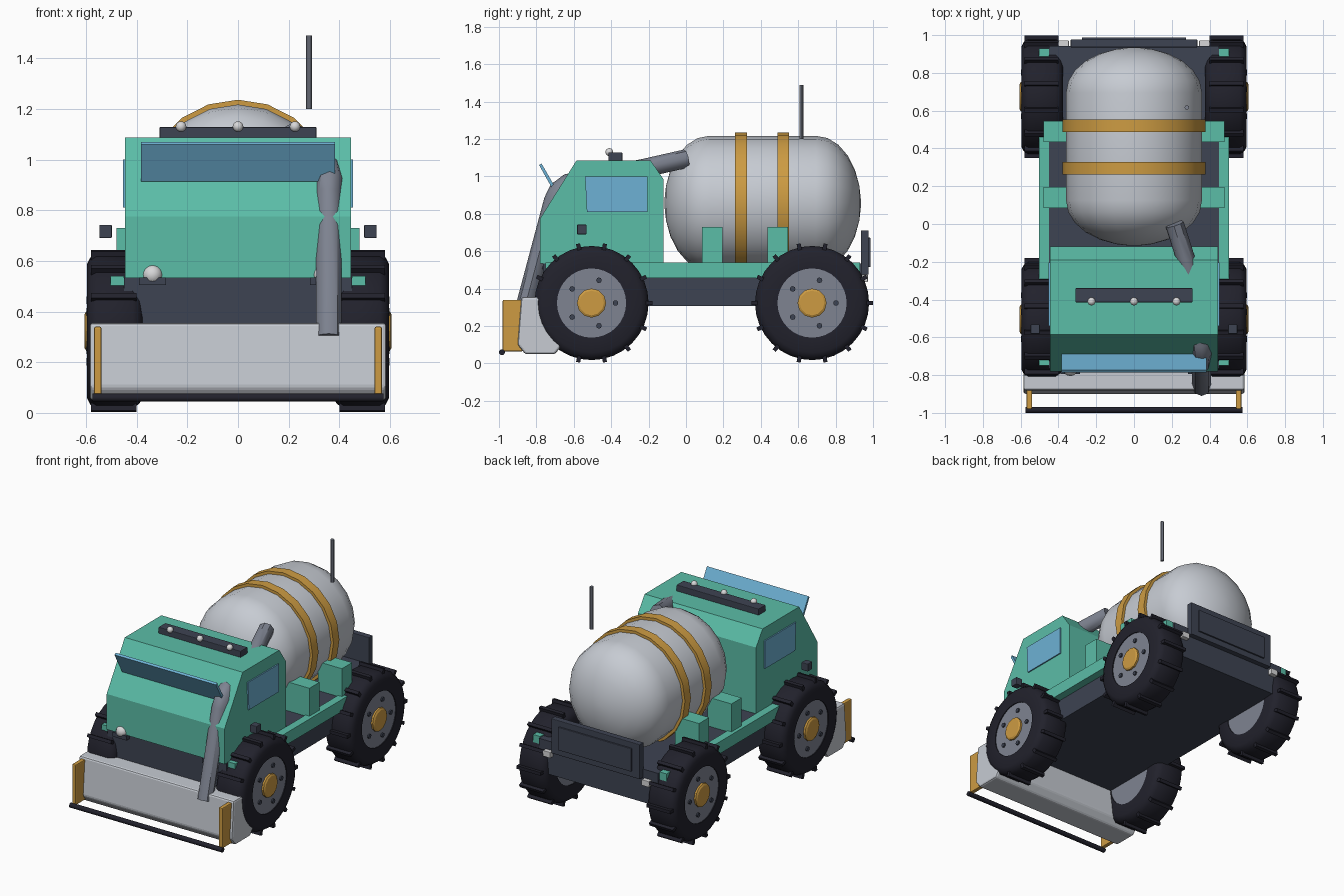
import bpy, bmesh, math
from mathutils import Matrix, Vector

if "Cube" in bpy.data.objects:
    bpy.data.objects.remove(bpy.data.objects["Cube"])


def mat(name, r, g, b):
    m = bpy.data.materials.new(name)
    m.diffuse_color = (r, g, b, 1)
    m.use_nodes = True
    m.node_tree.nodes["Principled BSDF"].inputs["Base Color"].default_value = m.diffuse_color
    return m


TEAL = mat("teal paint", .105, .51, .39)
SILVER = mat("silver", .57, .60, .65)
GOLD = mat("gold", .61, .33, .055)
SLATE = mat("dark slate", .047, .056, .084)
RUBBER = mat("black rubber", .0155, .0155, .025)
STEEL = mat("grey steel", .21, .23, .285)
GLASS = mat("blue glass", .155, .44, .66)
LAMP = mat("lamp white", .68, .68, .69)


def finish(name, bm, material, smooth=None, bevel=0):
    bmesh.ops.recalc_face_normals(bm, faces=bm.faces)
    me = bpy.data.meshes.new(name)
    bm.to_mesh(me)
    bm.free()
    me.materials.append(material)
    ob = bpy.data.objects.new(name, me)
    bpy.context.collection.objects.link(ob)
    if bevel:
        mod = ob.modifiers.new("bevel", "BEVEL")
        mod.width, mod.segments, mod.limit_method = bevel, 2, "ANGLE"
    if smooth:
        bpy.ops.object.select_all(action="DESELECT")
        ob.select_set(True)
        bpy.context.view_layer.objects.active = ob
        bpy.ops.object.shade_smooth_by_angle(angle=math.radians(smooth))
    return ob


def add_box(bm, x, y, z, rot=Matrix()):
    """x, y, z are (low, high) pairs."""
    c = Vector([(a + b) / 2 for a, b in (x, y, z)])
    s = [abs(b - a) for a, b in (x, y, z)]
    bmesh.ops.create_cube(bm, size=1, matrix=rot @ Matrix.Translation(c) @ Matrix.Diagonal((*s, 1)))


def box(name, x, y, z, material, bevel=0):
    bm = bmesh.new()
    add_box(bm, x, y, z)
    return finish(name, bm, material, bevel=bevel)


def prism(name, yz, x0, x1, material, bevel=0):
    """Side profile extruded across the width."""
    bm = bmesh.new()
    f = bm.faces.new([bm.verts.new((x0, y, z)) for y, z in yz])
    r = bmesh.ops.extrude_face_region(bm, geom=[f])
    bmesh.ops.translate(bm, vec=(x1 - x0, 0, 0),
                        verts=[v for v in r["geom"] if isinstance(v, bmesh.types.BMVert)])
    return finish(name, bm, material, bevel=bevel)


def lathe(name, prof, n, material, place, smooth=35, closed=False):
    """Spin (along, radius) points about the local x axis."""
    bm = bmesh.new()
    rings = [[bm.verts.new((a, r * math.sin(math.tau * i / n), r * math.cos(math.tau * i / n)))
              for i in range(n)] for a, r in prof]
    pairs = list(zip(rings, rings[1:])) + ([(rings[-1], rings[0])] if closed else [])
    for p, q in pairs:
        for i in range(n):
            j = (i + 1) % n
            bm.faces.new((p[i], p[j], q[j], q[i]))
    if not closed:
        bm.faces.new(rings[0])
        bm.faces.new(rings[-1])
    bm.transform(place)
    return finish(name, bm, material, smooth)


def ball(name, loc, r, material):
    bm = bmesh.new()
    bmesh.ops.create_uvsphere(bm, u_segments=16, v_segments=10, radius=r,
                              matrix=Matrix.Translation(loc))
    return finish(name, bm, material, 60)


# Wheels
AXLE_Z = .323
for label, wy in (("front", -.505), ("rear", .674)):
    for side, s in (("right", 1), ("left", -1)):
        n = f"{label}_{side}_"
        at = Matrix.Translation((0, wy, AXLE_Z)) @ Matrix.Diagonal((s, 1, 1, 1))
        lathe(n + "tyre", [(.38, .185), (.377, .265), (.39, .287), (.415, .305), (.56, .305),
                           (.583, .29), (.596, .265), (.593, .185)], 32, RUBBER, at, 40, True)
        lathe(n + "rim", [(.385, .192), (.587, .192)], 32, STEEL, at)
        lathe(n + "hub", [(.58, .078), (.599, .078), (.606, .066)], 12, GOLD, at, 20)
        bm = bmesh.new()
        for i in range(14):
            add_box(bm, (.40, .58), (-.011, .011), (.29, .325),
                    at @ Matrix.Rotation(math.tau * (i + .5) / 14, 4, "X"))
        finish(n + "tread_lugs", bm, RUBBER)
        bm = bmesh.new()
        for i in range(5):
            a = math.tau * i / 5
            bmesh.ops.create_cone(
                bm, cap_ends=True, segments=8, radius1=.015, radius2=.015, depth=.02,
                matrix=at @ Matrix.Translation((.587, .128 * math.cos(a), .128 * math.sin(a)))
                @ Matrix.Rotation(math.pi / 2, 4, "Y"))
        finish(n + "bolts", bm, SLATE)

# Chassis and side rails
box("chassis", (-.45, .45), (-.765, .942), (.307, .533), SLATE)
for side, s in (("right", 1), ("left", -1)):
    box(side + "_rail", (s * .45, s * .504), (-.75, .93), (.458, .54), TEAL)
    for k, y in (("front", .085), ("rear", .435)):
        box(f"{side}_{k}_tank_bracket", (s * .3, s * .48), (y, y + .11), (.53, .73), TEAL)

# Cab
prism("cab", [(-.78, .533), (-.78, .775), (-.585, 1.086), (-.19, 1.086), (-.12, .985),
              (-.12, .533)], -.445, .445, TEAL)
for side, s in (("right", 1), ("left", -1)):
    prism(side + "_window", [(-.53, .81), (-.54, 1.0), (-.205, 1.0), (-.205, .81)],
          s * .444, s * .4535, GLASS)
    box(side + "_mirror", (s * .498, s * .547), (-.582, -.532), (.69, .742), SLATE, .004)
    box(side + "_headlight_base", (s * .285, s * .39), (-.795, -.72), (.505, .535), SLATE)
    ball(side + "_headlight", (s * .337, -.765, .545), .04, LAMP)

# Tilted windscreen visor
prism("visor", [(-.703, .913), (-.785, 1.06), (-.773, 1.07), (-.688, .922)], -.383, .383, GLASS)

# Roof light bar
box("light_bar", (-.31, .31), (-.415, -.34), (1.083, 1.128), SLATE, .004)
for i, x in enumerate((-.225, 0, .225)):
    ball(f"roof_lamp_{i + 1}", (x, -.41, 1.13), .021, LAMP)

# Tank with domed ends, and its straps
TANK_Z = .857
along_y = Matrix.Translation((0, .41, TANK_Z)) @ Matrix.Rotation(math.pi / 2, 4, "Z")
dome = [(.285 + .24 * math.sin(t), .36 * math.cos(t))
        for t in (math.radians(a) for a in (0, 15, 30, 45, 60, 75, 86))]
lathe("tank", [(-a, r) for a, r in reversed(dome)] + dome, 20, SILVER, along_y, 40)
for k, y in (("front", .295), ("rear", .52)):
    lathe(k + "_tank_strap", [(y - .442, .35), (y - .442, .379), (y - .378, .379), (y - .378, .35)],
          20, GOLD, along_y, 25, True)

# Hose pipe from scoop through the cab to the tank
cu = bpy.data.curves.new("hose_curve", "CURVE")
cu.dimensions = "3D"
cu.bevel_depth, cu.bevel_resolution, cu.use_fill_caps = .05, 2, True
sp = cu.splines.new("POLY")
pts = [(.358, -.862, .30), (.358, -.71, .87), (.362, -.685, .925), (.355, -.63, .965),
       (.285, -.22, 1.045), (.215, .0, 1.095)]
sp.points.add(len(pts) - 1)
for p, co in zip(sp.points, pts):
    p.co = (*co, 1)
tmp = bpy.data.objects.new("hose_helper", cu)
bpy.context.collection.objects.link(tmp)
bm = bmesh.new()
bm.from_mesh(tmp.evaluated_get(bpy.context.evaluated_depsgraph_get()).to_mesh())
bpy.data.objects.remove(tmp)
finish("hose_pipe", bm, STEEL, 45)

# Antenna
lathe("antenna", [(1.20, .012), (1.49, .012)], 10, STEEL,
      Matrix.Translation((.28, .617, 0)) @ Matrix.Rotation(-math.pi / 2, 4, "Y"))

# Front scoop, its arms and cutting bar
prism("front_scoop", [(-.88, .355), (-.70, .355), (-.66, .10), (-.70, .05), (-.86, .05),
                      (-.90, .10)], -.585, .585, SILVER, .012)
for side, s in (("right", 1), ("left", -1)):
    box(side + "_scoop_arm", (s * .539, s * .568), (-.98, -.87), (.065, .34), GOLD, .006)
lathe("scoop_bar", [(-.575, .016), (.575, .016)], 12, RUBBER, Matrix.Translation((0, -.984, .06)))

# Tailgate and rear lamps
box("tailgate", (-.335, .335), (.935, .977), (.475, .712), SLATE, .004)
box("tailgate_panel", (-.275, .275), (.97, .987), (.515, .672), SLATE, .003)
for side, s in (("right", 1), ("left", -1)):
    box(side + "_rear_lamp", (s * .345, s * .4), (.935, .972), (.435, .475), LAMP, .003)
